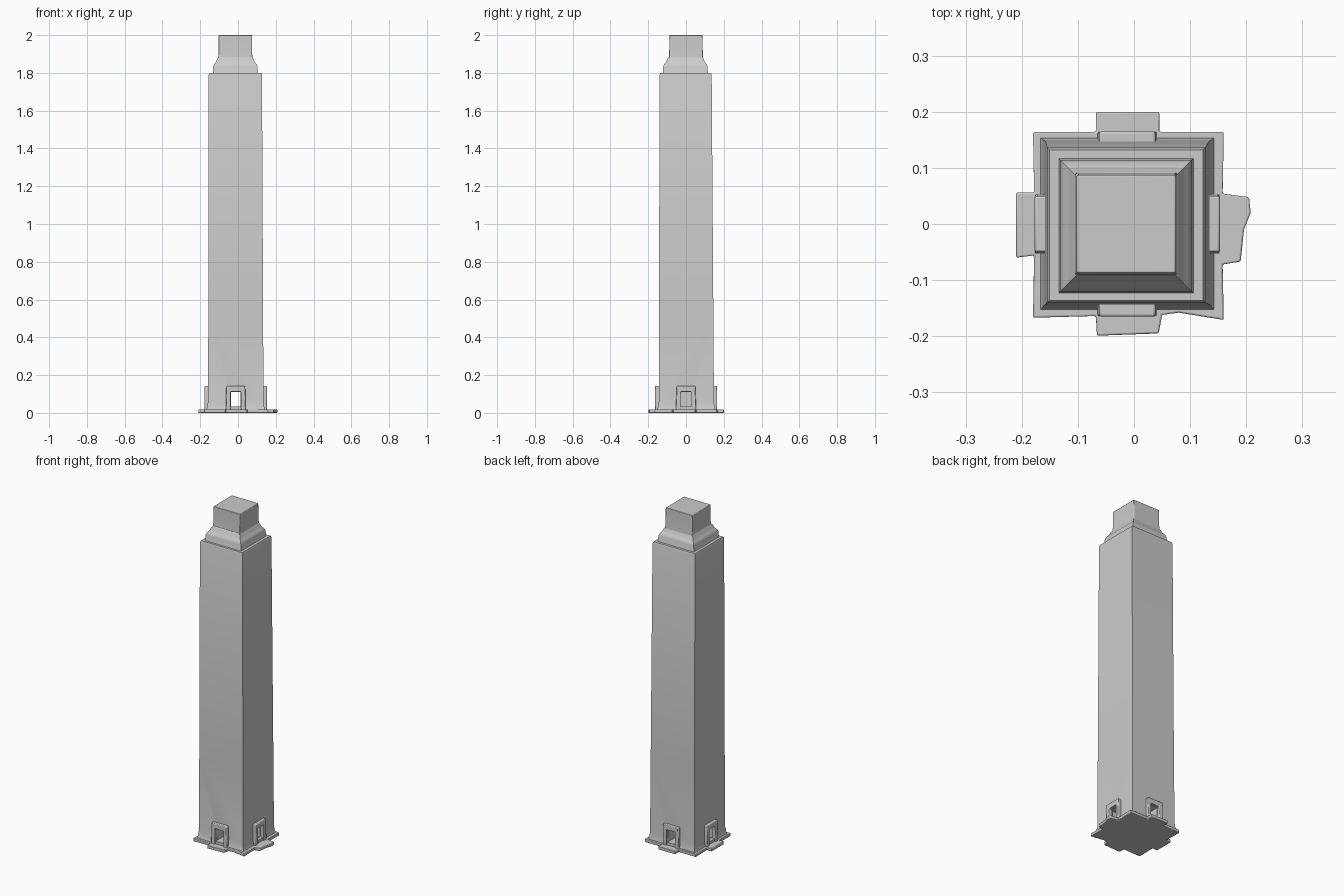
import bpy, bmesh, math
from mathutils import Matrix, Vector

if "Cube" in bpy.data.objects:
    bpy.data.objects.remove(bpy.data.objects["Cube"])

CX, CY = -0.014, 0.0  # axis of the tower


def finish(name, bm, bevel=0.0):
    bmesh.ops.recalc_face_normals(bm, faces=bm.faces)
    me = bpy.data.meshes.new(name)
    bm.to_mesh(me)
    bm.free()
    ob = bpy.data.objects.new(name, me)
    bpy.context.collection.objects.link(ob)
    bpy.ops.object.select_all(action='DESELECT')
    ob.select_set(True)
    bpy.context.view_layer.objects.active = ob
    if bevel:
        m = ob.modifiers.new("soft_edges", 'BEVEL')
        m.width, m.segments = bevel, 2
    bpy.ops.object.shade_smooth_by_angle(angle=math.radians(30))
    return ob


def loft(name, rings, bevel=0.0):
    """Square sections given as (z, x centre, y centre, half x, half y)."""
    bm = bmesh.new()
    loops = [[bm.verts.new((cx + sx * hx, cy + sy * hy, z))
              for sx, sy in ((-1, -1), (1, -1), (1, 1), (-1, 1))]
             for z, cx, cy, hx, hy in rings]
    for a, b in zip(loops, loops[1:]):
        for i in range(4):
            j = (i + 1) % 4
            bm.faces.new((a[i], a[j], b[j], b[i]))
    bm.faces.new(loops[0][::-1])
    bm.faces.new(loops[-1])
    return finish(name, bm, bevel)


def prism(name, outline, direction, matrix=Matrix(), bevel=0.0):
    """Outline of 3D points pushed along a direction."""
    bm = bmesh.new()
    f = bm.faces.new([bm.verts.new(p) for p in outline])
    r = bmesh.ops.extrude_face_region(bm, geom=[f])
    moved = [v for v in r['geom'] if isinstance(v, bmesh.types.BMVert)]
    bmesh.ops.translate(bm, verts=moved, vec=Vector(direction))
    bmesh.ops.transform(bm, matrix=matrix, verts=bm.verts)
    return finish(name, bm, bevel)


def cut(target, lo, hi):
    """Subtract a box from the target."""
    mid = [(a + b) / 2 for a, b in zip(lo, hi)]
    bpy.ops.mesh.primitive_cube_add(size=1, location=mid)
    box = bpy.context.object
    box.scale = [b - a for a, b in zip(lo, hi)]
    box.hide_render = True
    bpy.context.view_layer.update()
    m = target.modifiers.new("opening", 'BOOLEAN')
    m.operation, m.object, m.solver = 'DIFFERENCE', box, 'EXACT'
    bpy.context.view_layer.objects.active = target
    bpy.ops.object.modifier_apply(modifier=m.name)
    bpy.data.objects.remove(box)


# Tall shaft with a slight taper and a small flare at the foot
shaft = loft("shaft", [
    (0.008, -0.012, 0.0, 0.158, 0.156),
    (0.03, -0.012, 0.001, 0.151, 0.150),
    (0.06, -0.012, 0.002, 0.147, 0.146),
    (0.50, -0.012, 0.001, 0.145, 0.144),
    (1.79, -0.014, -0.002, 0.141, 0.138),
    (1.80, -0.014, -0.002, 0.137, 0.134)])

# Passage through front to back, shallow niches left and right
cut(shaft, (-0.038, -0.3, 0.035), (0.014, 0.3, 0.11))
for side in (-1, 1):
    x0, x1 = sorted((CX + side * 0.085, CX + side * 0.3))
    cut(shaft, (x0, -0.035, 0.03), (x1, 0.03, 0.11))

# Stepped crown with a rounded shoulder, then the top block
loft("crown_shoulder", [(z, CX, -0.003, h, h) for z, h in (
    (1.795, 0.122), (1.802, 0.119), (1.835, 0.117), (1.845, 0.113),
    (1.853, 0.106), (1.863, 0.1), (1.877, 0.095), (1.885, 0.088))])
loft("top_block", [(1.87, CX, CY, 0.092, 0.092),
                   (1.90, CX, CY, 0.089, 0.089),
                   (2.00, CX, CY, 0.0885, 0.0875)], 0.003)

# Thin ground plate with a doorstep on each side
plate = [(-0.18, -0.167), (-0.068, -0.164), (-0.066, -0.199), (0.044, -0.195),
         (0.05, -0.162), (0.08, -0.158), (0.16, -0.171), (0.158, -0.072),
         (0.19, -0.067), (0.196, -0.01), (0.208, 0.02), (0.205, 0.048),
         (0.158, 0.054), (0.16, 0.164), (0.045, 0.164), (0.045, 0.2),
         (-0.068, 0.2), (-0.068, 0.164), (-0.18, 0.164), (-0.178, 0.056),
         (-0.21, 0.056), (-0.21, -0.06), (-0.178, -0.056)]
prism("ground_plate", [(x, y, 0) for x, y in plate], (0, 0, 0.019), bevel=0.003)

# Raised door surround on every face
arch = [(-0.053, 0.012), (-0.05, 0.142), (0.05, 0.142), (0.053, 0.012),
        (0.028, 0.012), (0.028, 0.112), (-0.028, 0.112), (-0.028, 0.012)]
for i, label in enumerate(("front", "right", "back", "left")):
    turn = Matrix.Translation((-0.012, 0, 0)) @ Matrix.Rotation(i * math.pi / 2, 4, 'Z')
    prism(label + "_door_surround", [(x, -0.138, z) for x, z in arch],
          (0, -0.027, 0), turn, 0.004)
    # Low sill under the opening
    prism(label + "_door_sill", [(-0.03, -0.138, 0.012), (0.03, -0.138, 0.012),
                                 (0.03, -0.138, 0.035), (-0.03, -0.138, 0.035)],
          (0, -0.02, 0), turn)
